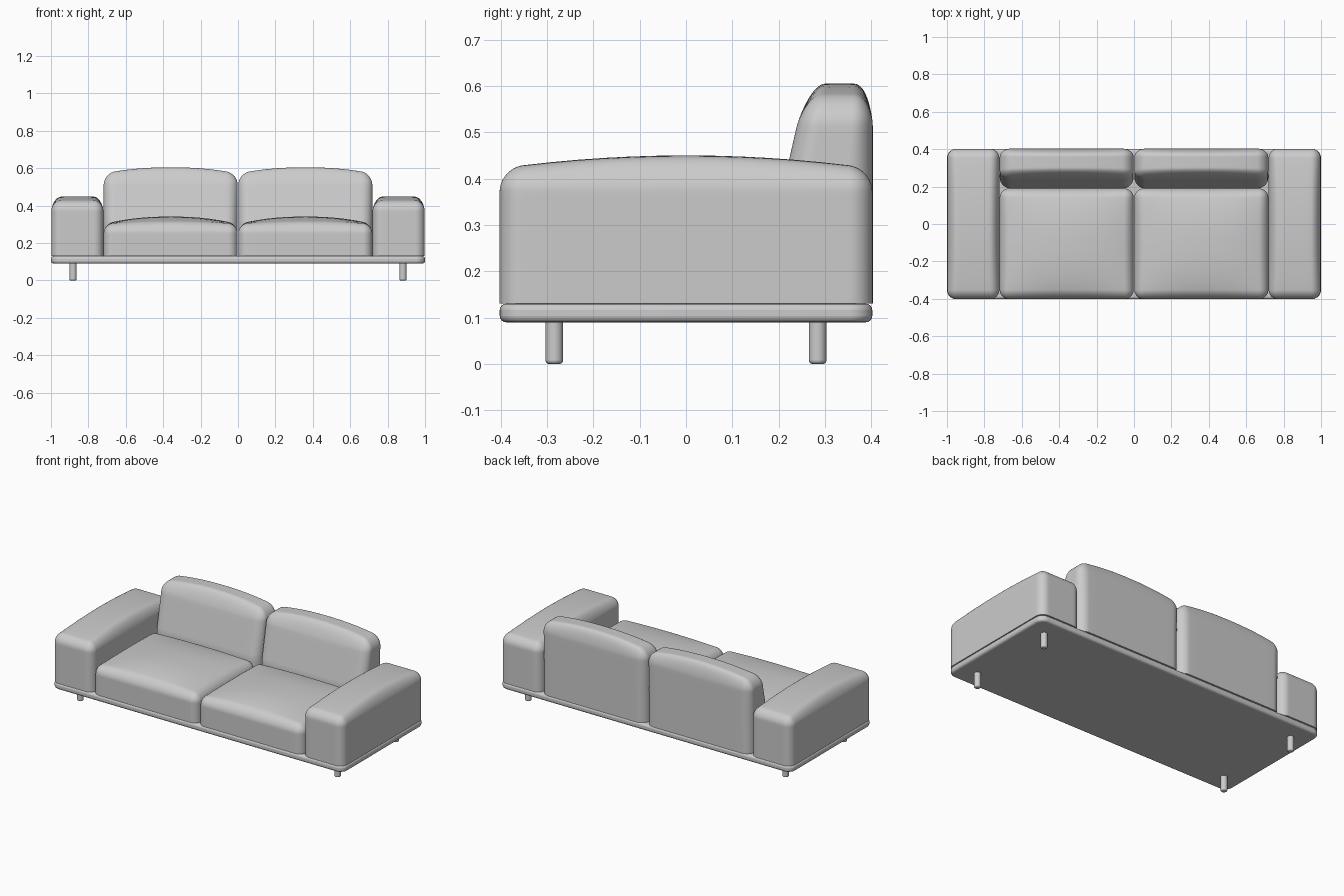
import bpy, bmesh, math
from mathutils import Vector

if "Cube" in bpy.data.objects:
    bpy.data.objects.remove(bpy.data.objects["Cube"])


def finish(name, bm, bevel=0):
    bmesh.ops.recalc_face_normals(bm, faces=bm.faces)
    me = bpy.data.meshes.new(name)
    bm.to_mesh(me)
    bm.free()
    ob = bpy.data.objects.new(name, me)
    bpy.context.collection.objects.link(ob)
    if bevel:
        mod = ob.modifiers.new("Bevel", 'BEVEL')
        mod.width, mod.segments = bevel, 4
        mod.limit_method, mod.angle_limit = 'ANGLE', math.radians(40)
    bpy.ops.object.select_all(action='DESELECT')
    ob.select_set(True)
    bpy.context.view_layer.objects.active = ob
    bpy.ops.object.shade_smooth_by_angle(angle=math.radians(40))
    return ob


def cushion(name, x, y, z, r, crown, pu, pv, lean=0.0):
    """Rounded box with flat bottom, crowned top and optional leaning front."""
    bm = bmesh.new()
    bmesh.ops.create_cube(bm, size=2)
    bmesh.ops.subdivide_edges(bm, edges=bm.edges[:], cuts=23, use_grid_fill=True)
    ranges = (x, y, z)
    for v in bm.verts:
        core, d = Vector(), Vector()
        for i, (lo, hi) in enumerate(ranges):
            s = v.co[i]
            start = -1 if i == 2 else -0.5
            a = lo if i == 2 else lo + r
            t = (min(max(s, start), 0.5) - start) / (0.5 - start)
            core[i] = a + (hi - r - a) * t
            over = s - min(max(s, start), 0.5)
            d[i] = r * math.tan(math.pi / 4 * over * 2)
        m = max(abs(c) for c in d)
        p = core + (d.normalized() * m if m > 1e-9 else d)
        # domed top
        u = (2 * p.x - x[0] - x[1]) / (x[1] - x[0])
        w = (2 * p.y - y[0] - y[1]) / (y[1] - y[0])
        h = (p.z - z[0]) / (z[1] - z[0])
        p.z += crown * max(0, 1 - abs(u) ** pu) * max(0, 1 - abs(w) ** pv) * h ** 2
        # sloping front
        p.y += lean * max(0, p.z - 0.3) * (y[1] - p.y) / (y[1] - y[0])
        v.co = p
    return finish(name, bm)


# base platform
bm = bmesh.new()
bmesh.ops.create_cube(bm, size=1)
for v in bm.verts:
    v.co = (v.co.x * 2, v.co.y * 0.804, 0.11 + v.co.z * 0.04)
upright = [e for e in bm.edges if abs(e.verts[0].co.z - e.verts[1].co.z) > 0.01]
bmesh.ops.bevel(bm, geom=upright, offset=0.05, segments=8, profile=0.5, affect='EDGES')
finish("base", bm, 0.014)

for side, sx in (("left", -1), ("right", 1)):
    def span(a, b):
        return tuple(sorted((a * sx, b * sx)))

    # armrest, seat and back cushions
    cushion(side + "_arm", span(0.72, 0.998), (-0.402, 0.402), (0.13, 0.422), 0.05, 0.028, 6, 2)
    cushion(side + "_seat", span(0.002, 0.718), (-0.402, 0.19), (0.13, 0.302), 0.05, 0.04, 2.2, 2.5)
    cushion(side + "_back", span(0.002, 0.718), (0.19, 0.403), (0.13, 0.572), 0.06, 0.033, 2.2, 6, 0.23)

    # legs
    for end, y in (("front", -0.284), ("back", 0.284)):
        bm = bmesh.new()
        bmesh.ops.create_cone(bm, cap_ends=True, segments=24, radius1=0.019, radius2=0.019, depth=0.1)
        bmesh.ops.translate(bm, vec=(sx * 0.882, y, 0.05), verts=bm.verts)
        finish(f"{end}_{side}_leg", bm, 0.008)
